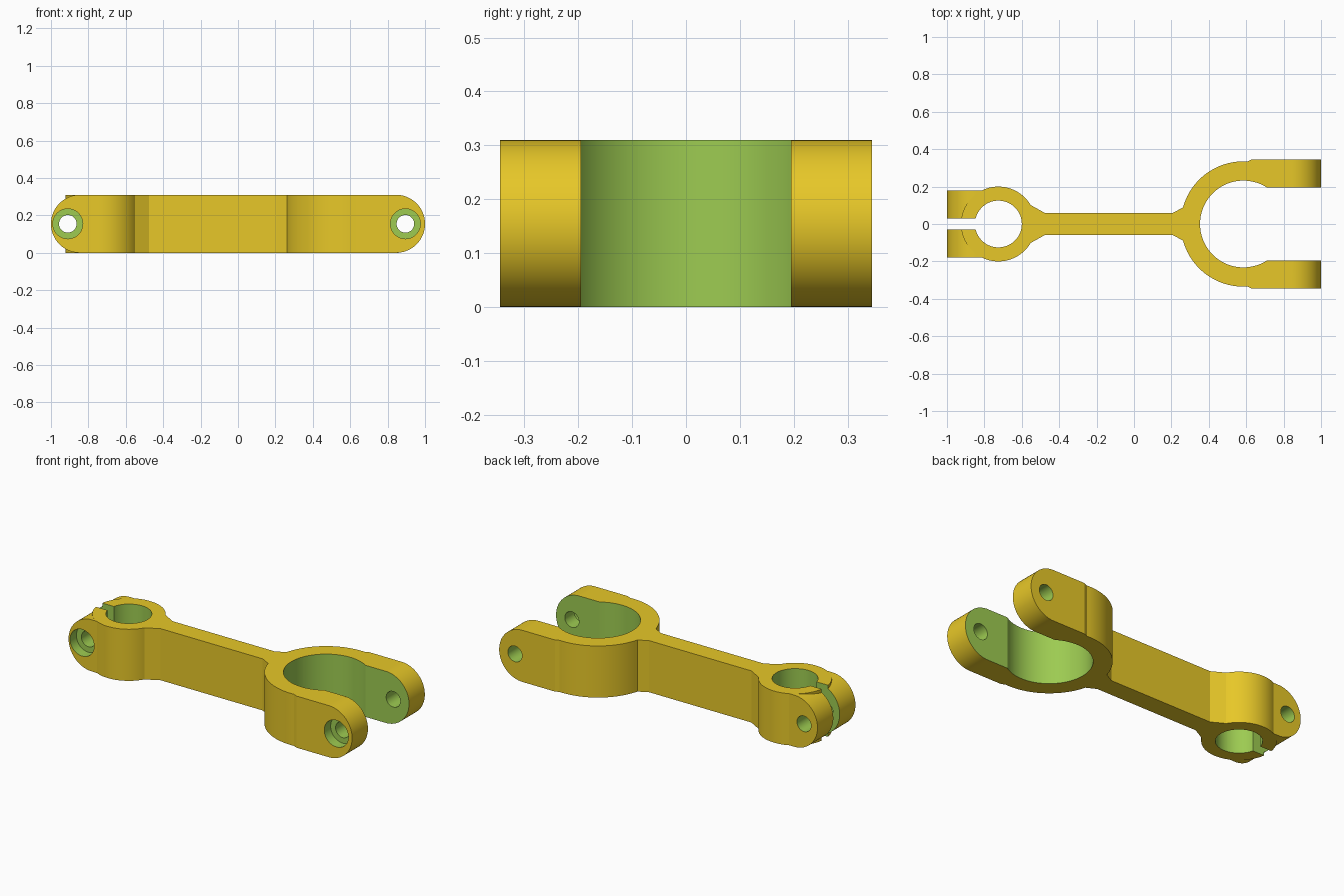
import bpy, bmesh, math
from mathutils import Vector

if "Cube" in bpy.data.objects:
    bpy.data.objects.remove(bpy.data.objects["Cube"])

H = 0.31           # thickness of the arm
R = H / 2          # radius of the rounded lug ends
BIG, SMALL = 0.585, -0.725   # bore centres along x


def material(name, rgb):
    m = bpy.data.materials.new(name)
    m.diffuse_color = (*rgb, 1)
    m.use_nodes = True
    m.node_tree.nodes["Principled BSDF"].inputs["Base Color"].default_value = m.diffuse_color
    return m


MATS = [material("gold_outer", (0.947, 0.680, 0.025)),
        material("green_cut", (0.337, 0.597, 0.083))]


def prism(name, points, direction, mat=0):
    """Closed solid: a polygon of 3D points pushed along a direction."""
    bm = bmesh.new()
    face = bm.faces.new([bm.verts.new(p) for p in points])
    ext = bmesh.ops.extrude_face_region(bm, geom=[face])["geom"]
    bmesh.ops.translate(bm, vec=Vector(direction),
                        verts=[v for v in ext if isinstance(v, bmesh.types.BMVert)])
    bmesh.ops.recalc_face_normals(bm, faces=bm.faces)
    for f in bm.faces:
        f.material_index = mat
    mesh = bpy.data.meshes.new(name)
    bm.to_mesh(mesh)
    bm.free()
    for m in MATS:
        mesh.materials.append(m)
    ob = bpy.data.objects.new(name, mesh)
    bpy.context.collection.objects.link(ob)
    return ob


def plan(name, pts, z0=0.0, z1=H, mat=0):
    return prism(name, [(x, y, z0) for x, y in pts], (0, 0, z1 - z0), mat)


def side(name, pts, y0, y1, mat=0):
    return prism(name, [(x, y0, z) for x, z in pts], (0, y1 - y0, 0), mat)


def circle(cx, cy, r, n=96):
    return [(cx + r * math.cos(math.tau * i / n), cy + r * math.sin(math.tau * i / n))
            for i in range(n)]


def rect(x0, x1, y):
    return [(x0, -y), (x1, -y), (x1, y), (x0, y)]


def lug(name, s, inner, half_width):
    """Block with a half-round end at x = s."""
    arc = [(s * (1 - R + R * math.cos(a)), R + R * math.sin(a))
           for a in (math.pi * (i / 48 - 0.5) for i in range(49))]
    arc[0], arc[-1] = (arc[0][0], 0.0), (arc[-1][0], H)
    return side(name, [(inner, 0.0)] + arc + [(inner, H)], -half_width, half_width)


# Connecting web with flared ends
half = [(-0.64, 0.10), (-0.55, 0.10), (-0.475, 0.058), (0.205, 0.058), (0.265, 0.09), (0.45, 0.09)]
arm = plan("clamp_arm", half + [(x, -y) for x, y in reversed(half)])

# Outer solids: rings, lugs and the small step behind the big lugs
step = [(0.605, 0.334), (0.63, 0.345), (0.72, 0.345)]
solids = [
    plan("big_ring", circle(BIG, 0, 0.335)),
    plan("small_ring", circle(SMALL, 0, 0.2)),
    plan("lug_step", step + [(x, -y) for x, y in reversed(step)]),
    lug("big_lugs", 1, 0.65, 0.345),
    lug("small_lugs", -1, -0.75, 0.18),
]

# Machined cuts: bores, fork gap, clamp slit, bolt holes and counterbores
cuts = [
    plan("big_bore", circle(BIG, 0, 0.232), -0.1, H + 0.1, 1),
    plan("small_bore", circle(SMALL, 0, 0.125), -0.1, H + 0.1, 1),
    plan("fork_gap", rect(BIG, 1.1, 0.195), -0.1, H + 0.1, 1),
    plan("clamp_slit", rect(-1.1, SMALL, 0.03), -0.1, H + 0.1, 1),
]
for x, face_y in ((0.895, -0.345), (-0.91, -0.18)):
    cuts.append(side("bolt_hole", circle(x, R, 0.047, 48), -0.5, 0.5, 1))
    cuts.append(side("counterbore", circle(x, R, 0.08, 64), -0.5, face_y + 0.06, 1))

bpy.context.view_layer.objects.active = arm
for operation, parts in (("UNION", solids), ("DIFFERENCE", cuts)):
    for part in parts:
        mod = arm.modifiers.new(part.name, "BOOLEAN")
        mod.operation, mod.solver, mod.object = operation, "EXACT", part
        bpy.ops.object.modifier_apply(modifier=mod.name)
        bpy.data.objects.remove(part)

# Smooth the round walls, keep edges crisp
bpy.ops.object.select_all(action="DESELECT")
arm.select_set(True)
bpy.ops.object.shade_smooth_by_angle(angle=math.radians(20))
